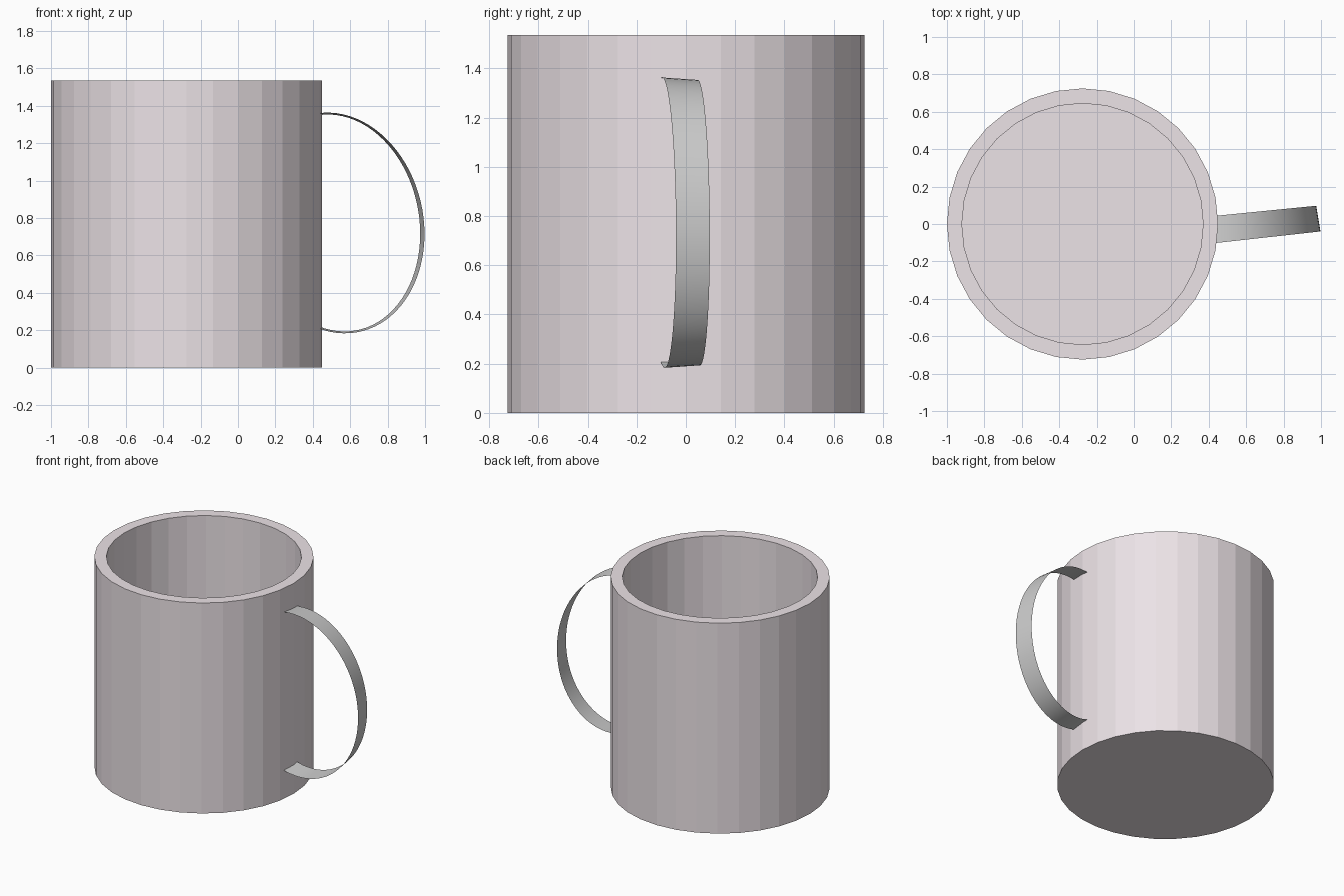
import bpy, bmesh
from math import sin, cos, pi

if "Cube" in bpy.data.objects:
    bpy.data.objects.remove(bpy.data.objects["Cube"])

CX = -0.275      # body axis
SIDES = 32


def make_object(name, bm):
    mesh = bpy.data.meshes.new(name)
    bm.to_mesh(mesh)
    bm.free()
    obj = bpy.data.objects.new(name, mesh)
    bpy.context.collection.objects.link(obj)
    return obj


# Mug body: stacked rings outside, over the rim and down to the inner floor
bm = bmesh.new()
profile = [(0.725, 0.0), (0.725, 1.535), (0.645, 1.535), (0.645, 0.08)]
rings = [[bm.verts.new((CX + r * cos(2 * pi * i / SIDES), r * sin(2 * pi * i / SIDES), z))
          for i in range(SIDES)] for r, z in profile]
for a, b in zip(rings, rings[1:]):
    for i in range(SIDES):
        j = (i + 1) % SIDES
        bm.faces.new((a[i], a[j], b[j], b[i]))
bm.faces.new(rings[0][::-1])
bm.faces.new(rings[-1])
body = make_object("mug_body", bm)
mat = bpy.data.materials.new("pale_pink")
mat.diffuse_color = (0.84, 0.77, 0.80, 1)
mat.use_nodes = True
mat.node_tree.nodes["Principled BSDF"].inputs["Base Color"].default_value = mat.diffuse_color
body.data.materials.append(mat)

# Handle: thin tapered ribbon along a slightly skewed ellipse
bm = bmesh.new()
STEPS, T0, T1, SKEW = 48, -1.89, 1.69, 0.1


def edge_point(t, rx, rz, y, slope):
    x = 0.525 + rx * cos(t + SKEW)
    return (x, y + (x - 0.45) * slope, 0.773 + rz * sin(t))


pairs = []
for k in range(STEPS + 1):
    t = T0 + (T1 - T0) * k / STEPS
    pairs.append((bm.verts.new(edge_point(t, 0.472, 0.590, -0.10, 0.11)),
                  bm.verts.new(edge_point(t, 0.449, 0.580, 0.045, 0.10))))
for (a, b), (c, d) in zip(pairs, pairs[1:]):
    bm.faces.new((a, b, d, c)).smooth = True
make_object("handle", bm)
